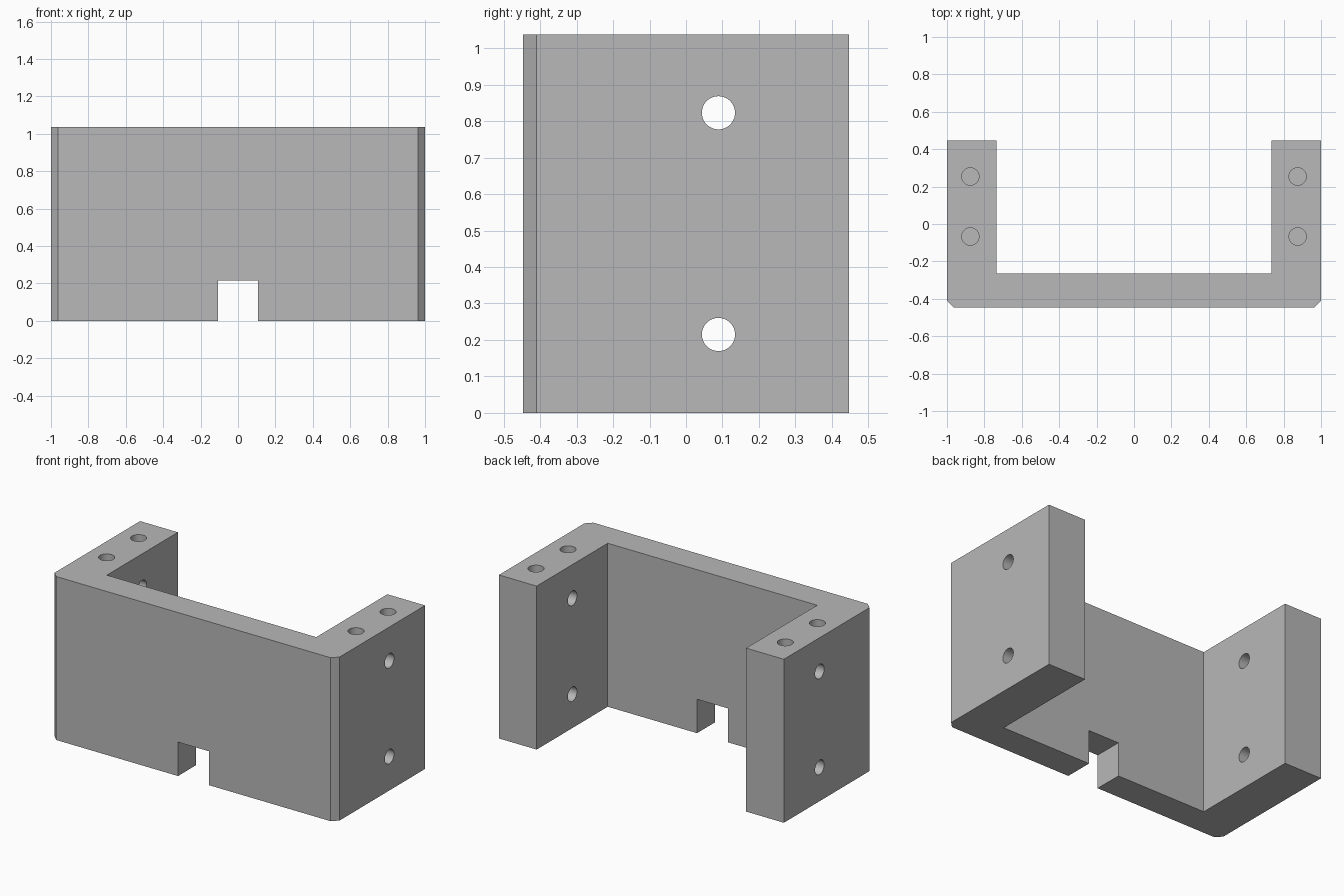
import bpy
import bmesh
from mathutils import Matrix, Vector

cube = bpy.data.objects.get("Cube")
if cube:
    bpy.data.objects.remove(cube, do_unlink=True)

HEIGHT = 1.037
HALF_DEPTH = 0.447
ARM_INNER = 0.735
WALL_BACK = -0.265
CHAMFER = 0.037
BLIND_DEPTH = 0.4

grey = bpy.data.materials.new("plain grey")
grey.use_nodes = True
colour = (0.48, 0.48, 0.48, 1)
grey.diffuse_color = colour
grey.node_tree.nodes["Principled BSDF"].inputs["Base Color"].default_value = colour


def make_object(name, bm):
    mesh = bpy.data.meshes.new(name)
    bmesh.ops.recalc_face_normals(bm, faces=bm.faces)
    bm.to_mesh(mesh)
    bm.free()
    mesh.materials.append(grey)
    obj = bpy.data.objects.new(name, mesh)
    bpy.context.collection.objects.link(obj)
    return obj


def add_cylinder(bm, centre, radius, length, axis):
    turn = Vector((0, 0, 1)).rotation_difference(Vector(axis)).to_matrix().to_4x4()
    bmesh.ops.create_cone(bm, cap_ends=True, segments=48, radius1=radius, radius2=radius,
                          depth=length, matrix=Matrix.Translation(centre) @ turn)


# U-shaped bracket with chamfered front corners, extruded upwards
half = [(1 - CHAMFER, -HALF_DEPTH), (1, -HALF_DEPTH + CHAMFER), (1, HALF_DEPTH),
        (ARM_INNER, HALF_DEPTH), (ARM_INNER, WALL_BACK)]
outline = half + [(-x, y) for x, y in reversed(half)]
bm = bmesh.new()
base = bm.faces.new([bm.verts.new((x, y, 0)) for x, y in outline])
top = bmesh.ops.extrude_face_region(bm, geom=[base])
bmesh.ops.translate(bm, vec=(0, 0, HEIGHT),
                    verts=[v for v in top["geom"] if isinstance(v, bmesh.types.BMVert)])
bracket = make_object("bracket", bm)

# Cutters: cable notch, side through holes, blind holes in the arm tops
bm = bmesh.new()
bmesh.ops.create_cube(bm, size=1, matrix=Matrix.Translation((0, -0.36, 0.0575))
                      @ Matrix.Diagonal((0.216, 0.4, 0.315, 1)))
for z in (0.215, 0.823):
    add_cylinder(bm, (0, 0.089, z), 0.0455, 2.2, (1, 0, 0))
for side in (-1, 1):
    for y in (-0.067, 0.254):
        add_cylinder(bm, (side * 0.875, y, HEIGHT), 0.0465, 2 * BLIND_DEPTH, (0, 0, 1))
cutter = make_object("hole_cutter", bm)
cutter.hide_render = True

# Cut the openings and discard the cutter
cut = bracket.modifiers.new("openings", "BOOLEAN")
cut.operation = "DIFFERENCE"
cut.solver = "EXACT"
cut.object = cutter
bpy.ops.object.select_all(action="DESELECT")
bpy.context.view_layer.objects.active = bracket
bracket.select_set(True)
bpy.ops.object.modifier_apply(modifier=cut.name)
bpy.data.objects.remove(cutter, do_unlink=True)

# Smooth hole walls, crisp edges
bpy.ops.object.shade_smooth_by_angle(angle=0.5)
